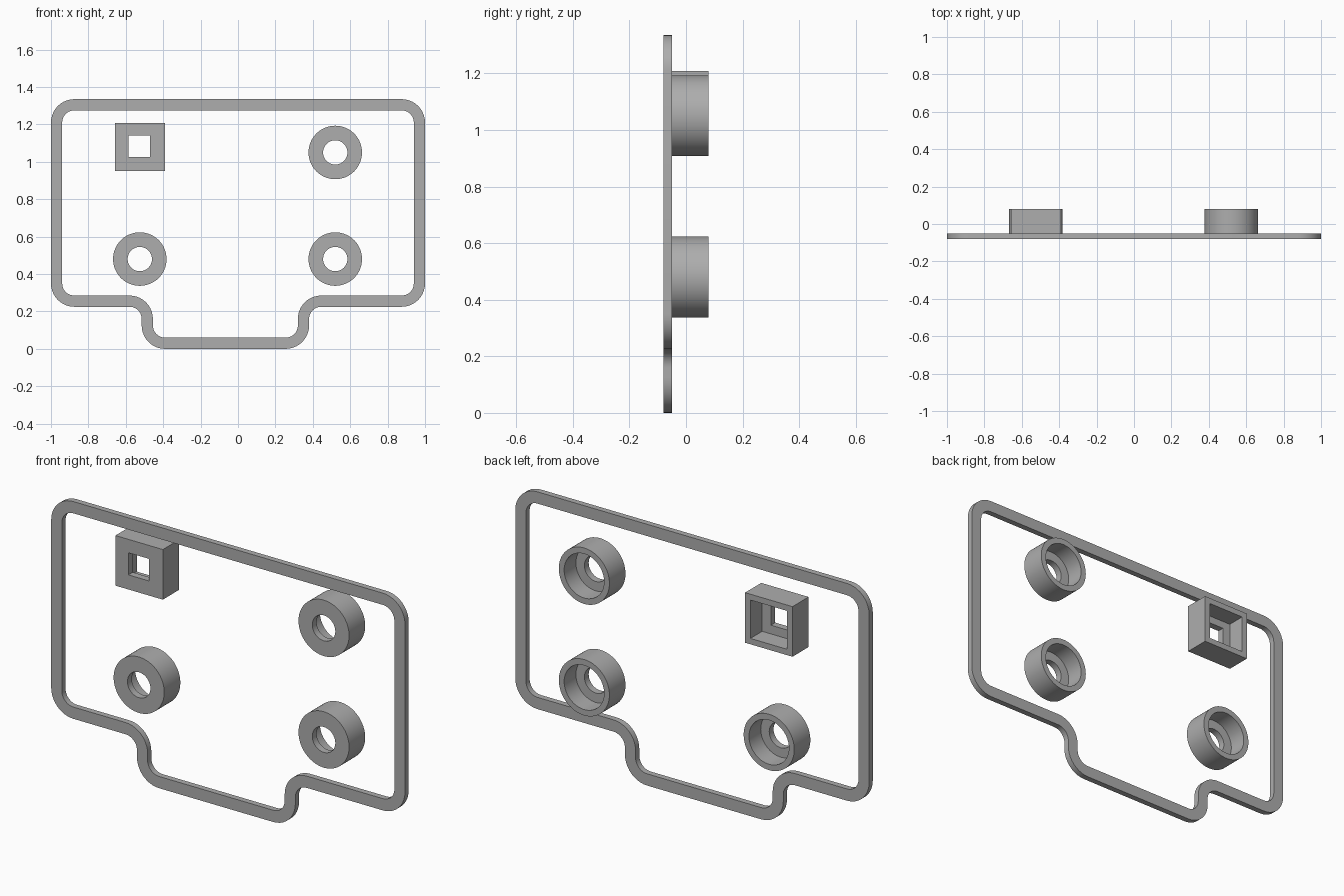
import bpy
import bmesh
from math import cos, sin, pi
from mathutils import Vector

cube = bpy.data.objects.get("Cube")
if cube:
    bpy.data.objects.remove(cube)

grey = bpy.data.materials.new("mid grey")
colour = (0.42, 0.42, 0.42, 1)
grey.diffuse_color = colour
grey.use_nodes = True
grey.node_tree.nodes["Principled BSDF"].inputs["Base Color"].default_value = colour

FRONT, SEAT, BACK = -0.08, -0.05, 0.08   # depth planes
FLOOR = SEAT + 0.035                     # inner face of each cup floor


def ring_solid(name, sections):
    """Closed solid from (outline, y) sections, joined in order and back to the first."""
    bm = bmesh.new()
    loops = [[bm.verts.new((x, y, z)) for x, z in outline] for outline, y in sections]
    for k, a in enumerate(loops):
        b = loops[(k + 1) % len(loops)]
        for i in range(len(a)):
            j = (i + 1) % len(a)
            bm.faces.new((a[i], a[j], b[j], b[i]))
    bmesh.ops.recalc_face_normals(bm, faces=bm.faces)
    mesh = bpy.data.meshes.new(name)
    bm.to_mesh(mesh)
    bm.free()
    mesh.materials.append(grey)
    obj = bpy.data.objects.new(name, mesh)
    bpy.context.collection.objects.link(obj)
    bpy.ops.object.select_all(action="DESELECT")
    obj.select_set(True)
    bpy.context.view_layer.objects.active = obj
    bpy.ops.object.shade_smooth_by_angle(angle=pi / 6)


def rounded_outline(corners, radius, offset, steps=10):
    """Fillet a counter-clockwise polygon and push it outwards by offset."""
    points = []
    pts = [Vector(c) for c in corners]
    for i, p in enumerate(pts):
        d_in = (p - pts[i - 1]).normalized()
        d_out = (pts[(i + 1) % len(pts)] - p).normalized()
        centre = p + (d_out - d_in) * radius
        turn = 1 if d_in.cross(d_out) > 0 else -1
        for s in range(steps + 1):
            t = s / steps * pi / 2
            ray = d_in * sin(t) - d_out * cos(t)
            points.append(centre + ray * (radius + turn * offset))
    return points


def circle(cx, cz, r, n=64):
    return [(cx + r * cos(2 * pi * i / n), cz + r * sin(2 * pi * i / n)) for i in range(n)]


def rectangle(cx, cz, w, h):
    return [(cx + sx * w / 2, cz + sz * h / 2) for sx, sz in ((-1, -1), (1, -1), (1, 1), (-1, 1))]


def cup(name, outer, bore, hole):
    ring_solid(name, [(outer, SEAT), (outer, BACK), (bore, BACK),
                      (bore, FLOOR), (hole, FLOOR), (hole, SEAT)])


# Thin rounded frame with a lower tab
path = [(-0.485, 0.03), (0.35, 0.03), (0.35, 0.255), (0.97, 0.255),
        (0.97, 1.305), (-0.97, 1.305), (-0.97, 0.255), (-0.485, 0.255)]
outside = rounded_outline(path, 0.095, 0.03)
inside = rounded_outline(path, 0.095, -0.03)
ring_solid("outer_frame", [(outside, FRONT), (outside, SEAT), (inside, SEAT), (inside, FRONT)])

# Round cups with a through hole in the floor
for name, x, z in (("lower_right_cup", -0.525, 0.48),
                   ("lower_left_cup", 0.52, 0.48),
                   ("upper_left_cup", 0.52, 1.05)):
    cup(name, circle(x, z, 0.143), circle(x, z, 0.113), circle(x, z, 0.065))

# Square cup
cup("square_cup", rectangle(-0.524, 1.08, 0.268, 0.256),
    rectangle(-0.524, 1.08, 0.208, 0.196), rectangle(-0.527, 1.083, 0.115, 0.113))
